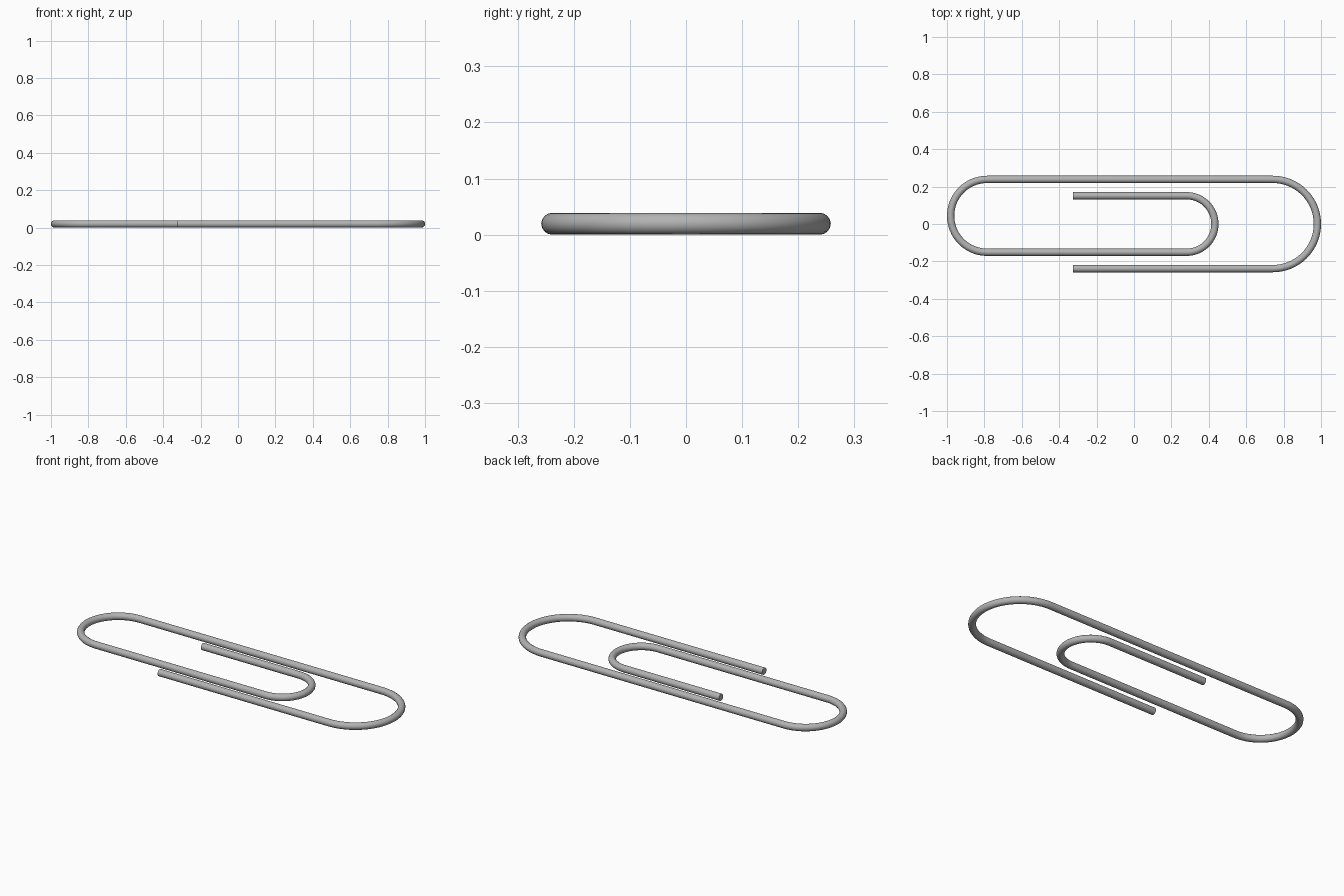
import bpy, math

if "Cube" in bpy.data.objects:
    bpy.data.objects.remove(bpy.data.objects["Cube"])

R = 0.0195                     # wire radius
OUT, INN = 0.2385, 0.151       # y of outer and inner straight runs
END_X = -0.327                 # x of both wire ends
MID = (OUT + INN) / 2          # radius of the left bend


def bend(cx, cy, r, a0, a1, n=32):
    """Points of a half-circle bend, angles in degrees."""
    return [(cx + r * math.cos(math.radians(a0 + (a1 - a0) * i / n)),
             cy + r * math.sin(math.radians(a0 + (a1 - a0) * i / n)))
            for i in range(n + 1)]


# Wire centreline: outer end, big right bend, left bend, small right bend, inner end
path = [(END_X, -OUT)]
path += bend(1 - R - OUT, 0, OUT, -90, 90)
path += bend(-1 + R + MID, (OUT - INN) / 2, MID, 90, 270)
path += bend(0.452 - R - INN, 0, INN, -90, 90)
path += [(END_X, INN)]

curve = bpy.data.curves.new("paperclip_wire", 'CURVE')
curve.dimensions = '3D'
curve.bevel_depth = R
curve.bevel_resolution = 6
curve.use_fill_caps = True
spline = curve.splines.new('POLY')
spline.points.add(len(path) - 1)
for p, (x, y) in zip(spline.points, path):
    p.co = (x, y, R, 1)

wire = bpy.data.objects.new("paperclip_wire", curve)
bpy.context.collection.objects.link(wire)

# Steel colour
steel = bpy.data.materials.new("steel_grey")
steel.diffuse_color = (0.45, 0.45, 0.45, 1)
steel.use_nodes = True
steel.node_tree.nodes["Principled BSDF"].inputs["Base Color"].default_value = steel.diffuse_color
curve.materials.append(steel)

# Turn the swept wire into a smooth mesh with crisp cut ends
bpy.context.view_layer.objects.active = wire
wire.select_set(True)
bpy.ops.object.convert(target='MESH')
bpy.ops.object.shade_smooth_by_angle(angle=math.radians(40))
